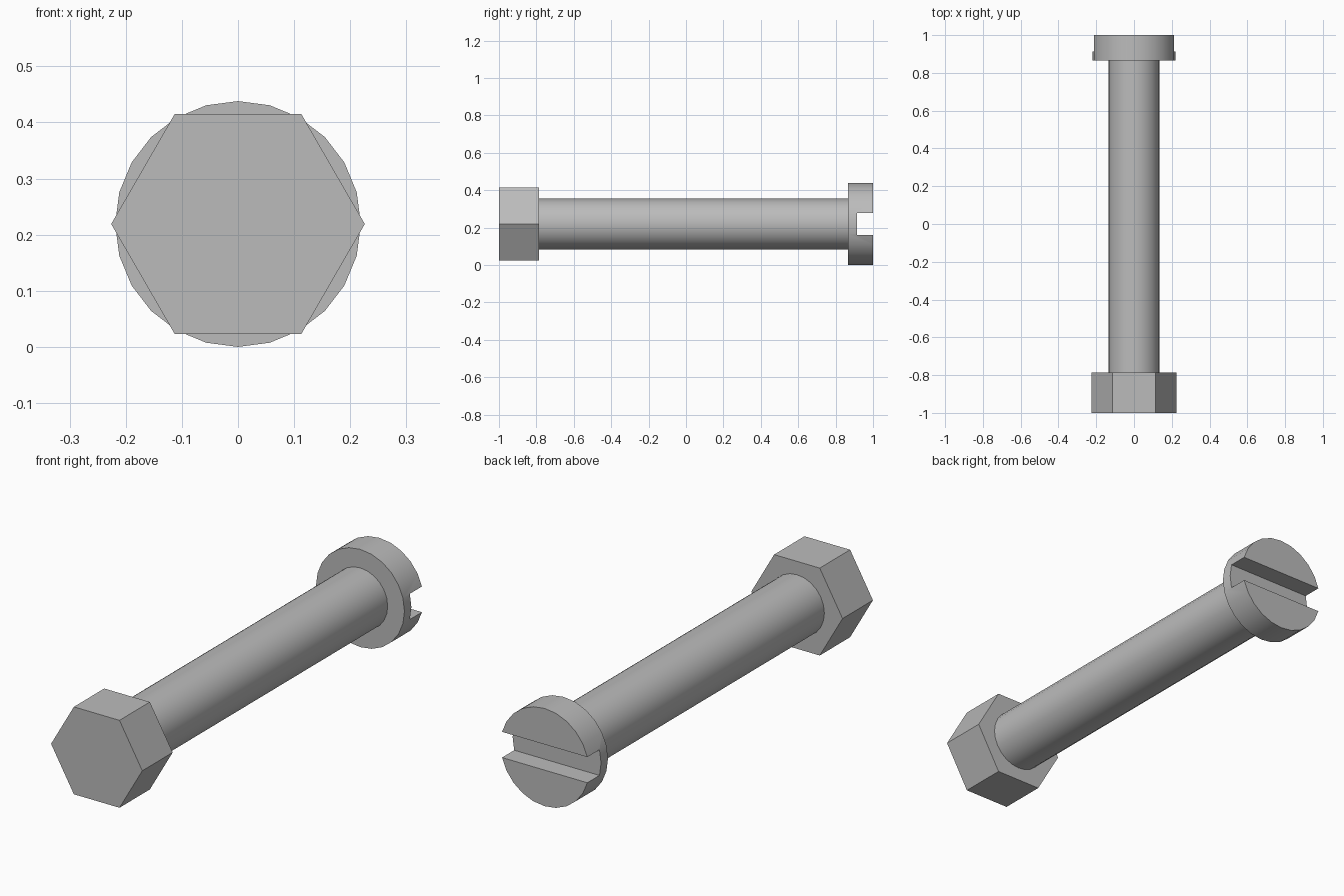
import bpy
import math

default = bpy.data.objects.get("Cube")
if default:
    bpy.data.objects.remove(default, do_unlink=True)

AXIS_Z = 0.219

steel = bpy.data.materials.new("grey steel")
steel.use_nodes = True
colour = (0.5, 0.5, 0.5, 1.0)
steel.diffuse_color = colour
steel.node_tree.nodes["Principled BSDF"].inputs["Base Color"].default_value = colour


def rod(name, sides, radius, y0, y1, turn=0.0):
    """Prism or cylinder lying along y between y0 and y1."""
    bpy.ops.mesh.primitive_cylinder_add(
        vertices=sides, radius=radius, depth=y1 - y0,
        location=(0, (y0 + y1) / 2, AXIS_Z), rotation=(math.pi / 2, turn, 0))
    obj = bpy.context.object
    obj.name = name
    obj.data.materials.append(steel)
    return obj


def smooth(obj):
    bpy.ops.object.select_all(action="DESELECT")
    obj.select_set(True)
    bpy.context.view_layer.objects.active = obj
    bpy.ops.object.shade_smooth_by_angle(angle=math.radians(30))


# Hexagonal nut with flats at top and bottom
rod("hex_nut", 6, 0.226, -1.0, -0.785, math.pi / 6)

# Round shaft
shaft = rod("shaft", 24, 0.136, -0.785, 0.865)
smooth(shaft)

# Round head with a screwdriver slot cut across its end
head = rod("slotted_head", 24, AXIS_Z, 0.865, 1.0)
bpy.ops.mesh.primitive_cube_add(size=1, location=(0, 1.014, AXIS_Z))
cutter = bpy.context.object
cutter.name = "slot_cutter"
cutter.scale = (1.0, 0.2, 0.115)
cutter.hide_render = True
cutter.data.materials.append(steel)

bpy.context.view_layer.objects.active = head
slot = head.modifiers.new("slot", "BOOLEAN")
slot.operation = "DIFFERENCE"
slot.solver = "EXACT"
slot.object = cutter
bpy.ops.object.modifier_apply(modifier=slot.name)
bpy.data.objects.remove(cutter, do_unlink=True)
smooth(head)
